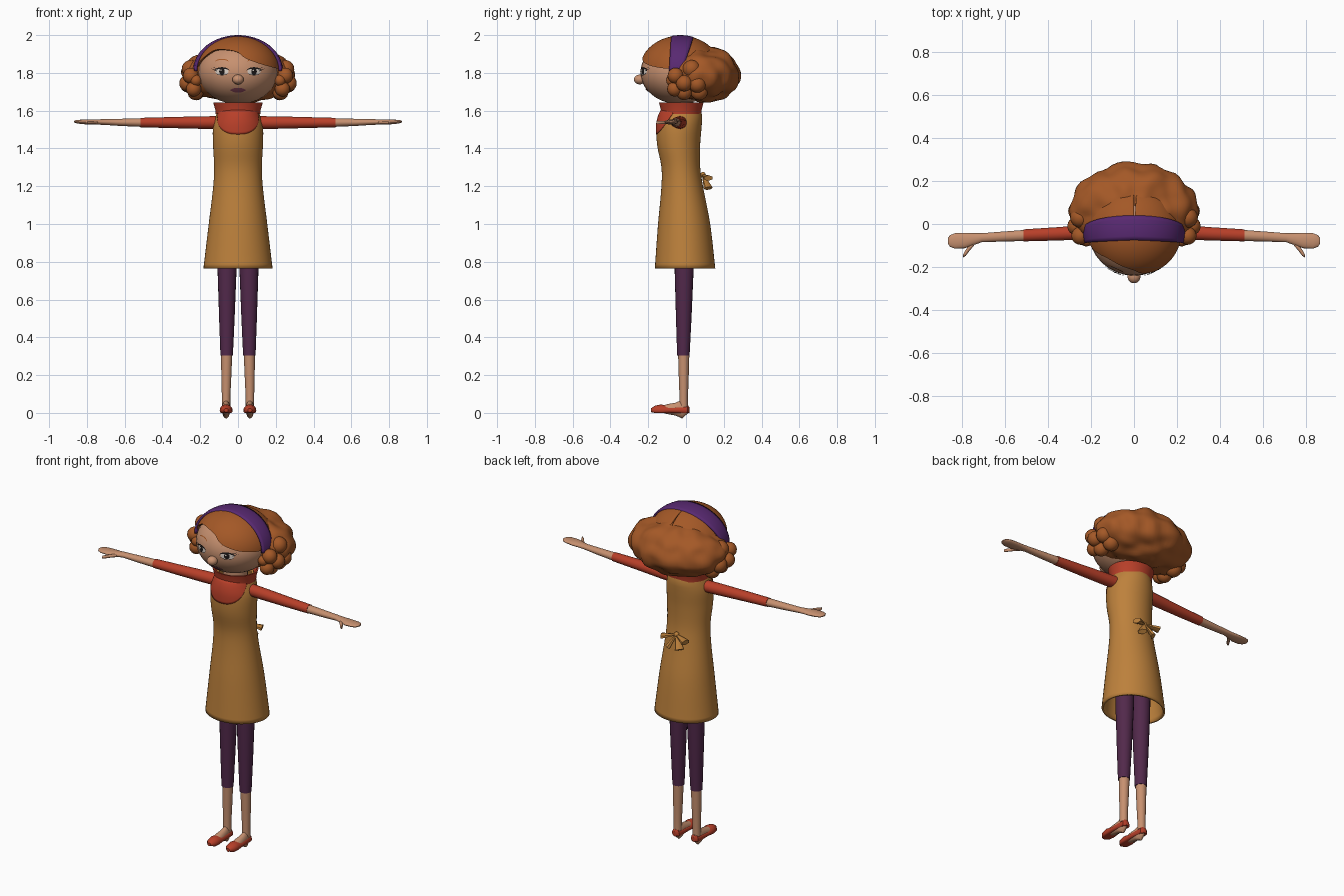
import bpy, bmesh, math
from math import sin, cos, pi, sqrt, radians
from mathutils import Vector, Matrix, noise

cube = bpy.data.objects.get("Cube")
if cube:
    bpy.data.objects.remove(cube, do_unlink=True)


def material(name, r, g, b):
    m = bpy.data.materials.new(name)
    m.use_nodes = True
    m.diffuse_color = (r, g, b, 1)
    bsdf = m.node_tree.nodes["Principled BSDF"]
    bsdf.inputs["Base Color"].default_value = (r, g, b, 1)
    bsdf.inputs["Roughness"].default_value = 0.8
    return m


SKIN = material("skin", .57, .28, .16)
HAIR = material("ginger hair", .37, .098, .02)
BAND = material("purple band", .098, .022, .165)
RED = material("red cloth", .48, .05, .022)
DRESS = material("mustard cloth", .51, .22, .045)
PLUM = material("plum leggings", .084, .022, .07)
LIPS = material("mauve lips", .22, .055, .09)
BLACK = material("black", .01, .008, .008)
WHITE = material("eye white", .7, .62, .55)


def finish(name, bm, mat, thickness=0, angle=40):
    """Turn a bmesh into a smooth shaded object."""
    bmesh.ops.remove_doubles(bm, verts=bm.verts, dist=1e-5)
    bmesh.ops.recalc_face_normals(bm, faces=bm.faces)
    me = bpy.data.meshes.new(name)
    bm.to_mesh(me)
    bm.free()
    me.materials.append(mat)
    me.shade_smooth()
    me.set_sharp_from_angle(angle=radians(angle))
    ob = bpy.data.objects.new(name, me)
    bpy.context.collection.objects.link(ob)
    if thickness:
        mod = ob.modifiers.new("thickness", 'SOLIDIFY')
        mod.thickness = thickness
        mod.offset = -1
    return ob


def skin_rows(name, rows, mat, closed=True, caps=True, thickness=0):
    """Join rows of points into a surface."""
    bm = bmesh.new()
    vs = [[bm.verts.new(p) for p in row] for row in rows]
    n = len(rows[0])
    for a, b in zip(vs, vs[1:]):
        for i in range(n if closed else n - 1):
            j = (i + 1) % n
            bm.faces.new((a[i], a[j], b[j], b[i]))
    if caps and closed:
        bm.faces.new(vs[0])
        bm.faces.new(vs[-1])
    return finish(name, bm, mat, thickness)


def curve(table, t):
    """Smooth interpolation of table columns keyed by the first one."""
    t = min(max(t, table[0][0]), table[-1][0])
    k = next(i for i in range(len(table) - 1) if t <= table[i + 1][0])
    p, q = table[k], table[k + 1]
    h = q[0] - p[0]
    u = (t - p[0]) / h

    def slope(i, c):
        a, b = table[max(i - 1, 0)], table[min(i + 1, len(table) - 1)]
        return (b[c] - a[c]) / (b[0] - a[0])
    return [(2*u**3 - 3*u*u + 1) * p[c] + (3*u*u - 2*u**3) * q[c]
            + h * ((u**3 - 2*u*u + u) * slope(k, c) + (u**3 - u*u) * slope(k + 1, c))
            for c in range(1, len(p))]


def steps(a, b, n):
    return [a + (b - a) * i / n for i in range(n + 1)]


def ellipsoid(bm, centre, radii, u=32, v=20):
    m = Matrix.Translation(centre) @ Matrix.Diagonal((*radii, 1))
    bmesh.ops.create_uvsphere(bm, u_segments=u, v_segments=v, radius=1, matrix=m)


def ball(name, centre, radii, mat):
    bm = bmesh.new()
    ellipsoid(bm, centre, radii)
    return finish(name, bm, mat)


def tube(name, stations, axis, mat, n=20, flat_sole=False):
    """Loft ellipses along an axis; station = centre xyz and two radii."""
    rows = []
    for x, y, z, a, b in stations:
        row = []
        for i in range(n):
            c, s = a * cos(2*pi*i/n), b * sin(2*pi*i/n)
            p = {'x': (x, y + c, z + s), 'y': (x + c, y, z + s), 'z': (x + c, y + s, z)}[axis]
            row.append((p[0], p[1], max(p[2], 0)) if flat_sole else p)
        rows.append(row)
    return skin_rows(name, rows, mat)


# Dress, bib and collar
TORSO = [(.765, .183, -.165, .155), (1.0, .155, -.148, .128), (1.2, .131, -.13, .09),
         (1.3, .126, -.13, .075), (1.42, .132, -.153, .075), (1.52, .132, -.156, .083),
         (1.58, .115, -.143, .085), (1.62, .1, -.12, .07)]


def torso(a, z, grow=1):
    w, f, b = curve(TORSO, z)
    return (w * grow * sin(a), (f + b) / 2 - (b - f) / 2 * grow * cos(a), z)


turn = [2 * pi * i / 48 for i in range(48)]
skin_rows("dress", [[torso(a, z) for a in turn] for z in steps(.765, 1.62, 36)],
          DRESS, caps=False, thickness=.012)
bib = []
for a in steps(-1.2, 1.2, 32):
    low = 1.475 + .11 * abs(a / 1.2) ** 2.6
    bib.append([torso(a, z, 1.025) for z in steps(low, 1.605, 10)])
skin_rows("sweater_bib", bib, RED, closed=False, thickness=.006)
collar = [(.118, 1.582), (.119, 1.6), (.131, 1.643), (.122, 1.643), (.105, 1.59)]
skin_rows("collar", [[(r * sin(a), -.025 - .9 * r * cos(a), z) for a in turn]
                     for r, z in collar], RED, caps=False)
tube("neck", [(0, -.025, z, .07, .065) for z in (1.5, 1.7)], 'z', SKIN)

# Bow at the back
bm = bmesh.new()
knot = Vector((0, .09, 1.26))
for deg in (-78, -28, 28, 78):
    d = Vector((sin(radians(deg)), .35, -cos(radians(deg)))).normalized()
    m = Matrix.Translation(knot + d * .043) @ d.to_track_quat('Z', 'Y').to_matrix().to_4x4()
    bmesh.ops.create_cone(bm, cap_ends=True, segments=6, radius1=.007, radius2=.028, depth=.085,
                          matrix=m @ Matrix.Diagonal((1, .55, 1, 1)))
ellipsoid(bm, knot, (.016, .014, .016), 10, 8)
finish("back_bow", bm, DRESS)

# Arms and legs
for s, side in ((1, "left"), (-1, "right")):
    tube(side + "_sleeve", [(s * x, y, 1.537, a, b) for x, y, a, b in (
        (.09, -.03, .036, .034), (.2, -.037, .034, .033), (.36, -.046, .031, .029),
        (.515, -.053, .028, .025))], 'x', RED)
    tube(side + "_forearm_and_hand", [(s * x, y, z, a, b) for x, y, z, a, b in (
        (.5, -.053, 1.537, .026, .023), (.62, -.059, 1.538, .023, .019),
        (.71, -.064, 1.54, .021, .015), (.75, -.071, 1.54, .028, .014),
        (.79, -.077, 1.54, .036, .014), (.835, -.079, 1.541, .036, .011),
        (.858, -.079, 1.542, .027, .008), (.868, -.079, 1.542, .012, .004))], 'x', SKIN)
    tube(side + "_thumb", [(s * x, y, 1.537, a, .009) for x, y, a in (
        (.74, -.085, .008), (.765, -.108, .015), (.785, -.135, .014), (.797, -.15, .007))],
        'x', SKIN, 10)
    tube(side + "_legging", [(s * x, y, z, r, r) for x, y, z, r in (
        (.06, -.014, .305, .033), (.059, -.012, .5, .041), (.058, -.01, .75, .05),
        (.058, -.01, 1.0, .054))], 'z', PLUM)
    tube(side + "_shin", [(s * x, -.012, z, r, r) for x, z, r in (
        (.063, .03, .023), (.063, .09, .0225), (.062, .18, .026), (.06, .32, .03))], 'z', SKIN)
    tube(side + "_foot", [(s * .063, y, .02, w, t - .02) for y, w, t in (
        (.012, .012, .04), (-.02, .022, .07), (-.055, .023, .054), (-.1, .026, .046),
        (-.14, .02, .034))], 'y', SKIN)
    tube(side + "_shoe", [(s * .063, y, .014, w, t - .014) for y, w, t in (
        (.018, .01, .03), (.008, .024, .042), (-.04, .028, .036), (-.09, .032, .033),
        (-.13, .034, .045), (-.165, .028, .038), (-.185, .011, .024))], 'y', RED, flat_sole=True)

# Head and nose
HC, HR = (0, -.035, 1.803), (.212, .206, .168)
ball("head", HC, HR, SKIN)
ball("nose", (0, -.245, 1.765), (.03, .031, .026), SKIN)


def decal(name, mat, cx, cz, w, low, high, lift):
    """Thin plate following the face, bounded by two height functions."""
    rows = []
    for u in steps(-1, 1, 16):
        row = []
        for z in steps(cz + low(u), cz + high(u) + 1e-4, 4):
            x = cx + w * u
            k = 1 - (x / HR[0]) ** 2 - ((z - HC[2]) / HR[2]) ** 2
            row.append((x, HC[1] - HR[1] * sqrt(max(k, 0)) - lift, z))
        rows.append(row)
    skin_rows(name, rows, mat, closed=False)


def arc(u):
    return sqrt(max(1 - u * u, 0))


# Eyes, brows and mouth
for s, side in ((1, "left"), (-1, "right")):
    x, z = s * .085, 1.807
    decal(side + "_eye_white", WHITE, x, z, .036, lambda u: -.018 * arc(u), lambda u: .018 * arc(u), .003)
    decal(side + "_iris", BLACK, x, z, .015, lambda u: -.017 * arc(u), lambda u: .017 * arc(u), .005)
    decal(side + "_eye_glint", WHITE, x - .005, z + .006, .004, lambda u: -.004 * arc(u), lambda u: .004 * arc(u), .007)
    decal(side + "_upper_lash", BLACK, x, z, .041, lambda u: .015 * arc(u), lambda u: .022 * arc(u) + .001, .006)
    decal(side + "_lower_lash", BLACK, x, z, .037, lambda u: -.02 * arc(u), lambda u: -.017 * arc(u), .006)
    for i in range(2):
        decal(side + "_lash_flick", BLACK, x + s * (.042 - .008 * i), z + .008 + .008 * i, .013,
              lambda u: .007 * u * s, lambda u: .007 * u * s + .003 * (1.1 - u * s), .006)
    decal(side + "_brow", HAIR, x, 1.857, .035, lambda u: .012 * arc(u), lambda u: .012 * arc(u) + .005, .003)
decal("mouth", LIPS, 0, 1.709, .043, lambda u: -.014 * (1 - u * u),
      lambda u: .013 * (1 - u * u) - .003 * (1 - min(abs(u) * 4, 1)), .004)

# Scalp hair with a side swept fringe
CC, CR = Vector((0, -.03, 1.81)), (.223, .219, .187)
HAIRLINE = [(-.225, 1.815), (-.2, 1.862), (-.13, 1.917), (-.06, 1.922), (0, 1.908),
            (.035, 1.88), (.11, 1.85), (.2, 1.825), (.225, 1.82)]
cols = []
for i in range(96):
    a = 2 * pi * i / 96 - pi
    end = radians(95)
    if abs(a) < radians(97):
        for _ in range(12):
            z = curve(HAIRLINE, CR[0] * sin(end) * sin(a))[0]
            end = .5 * end + .5 * math.acos((z - CC.z) / CR[2])
    cols.append([CC + Vector((CR[0] * sin(t) * sin(a), -CR[1] * sin(t) * cos(a), CR[2] * cos(t)))
                 for t in steps(0, end, 24)])
skin_rows("fringe_and_scalp", cols, HAIR, caps=False, thickness=.012)

# Headband
band = []
for t in steps(-pi / 2, pi / 2, 40):
    k = abs(t) / (pi / 2)
    row = []
    for y in steps(-.075 - .015 * k, .04 - .065 * k * k, 6):
        r = sqrt(1 - ((y - CC.y) / CR[1]) ** 2)
        row.append((.238 * r * sin(t), y, CC.z + .19 * r * cos(t)))
    band.append(row)
skin_rows("headband", band, BAND, closed=False, thickness=.014)

# Wavy back hair
bm = bmesh.new()
ellipsoid(bm, (0, .07, 1.79), (.288, .206, .146), 72, 44)
for v in bm.verts:
    d = Vector((v.co.x / .288, (v.co.y - .07) / .206, (v.co.z - 1.79) / .146))
    if d.z < 0:
        v.co.z = 1.79 - .137 * abs(d.z) ** .8
    amp = .022 if v.co.y > .02 else .008
    v.co += d * amp * (noise.noise(v.co * 13) + .2)
finish("back_hair", bm, HAIR, angle=80)

# Curls beside the face
bm = bmesh.new()
for s in (1, -1):
    for x, y, z, r in ((.25, -.055, 1.785, .042), (.268, -.01, 1.745, .043), (.235, -.06, 1.715, .04),
                       (.222, -.075, 1.76, .03), (.225, -.01, 1.698, .042), (.25, .03, 1.82, .048),
                       (.262, .06, 1.74, .045), (.222, .07, 1.7, .045)):
        ellipsoid(bm, (s * x, y, z), (r, r, r), 16, 12)
finish("side_curls", bm, HAIR)
